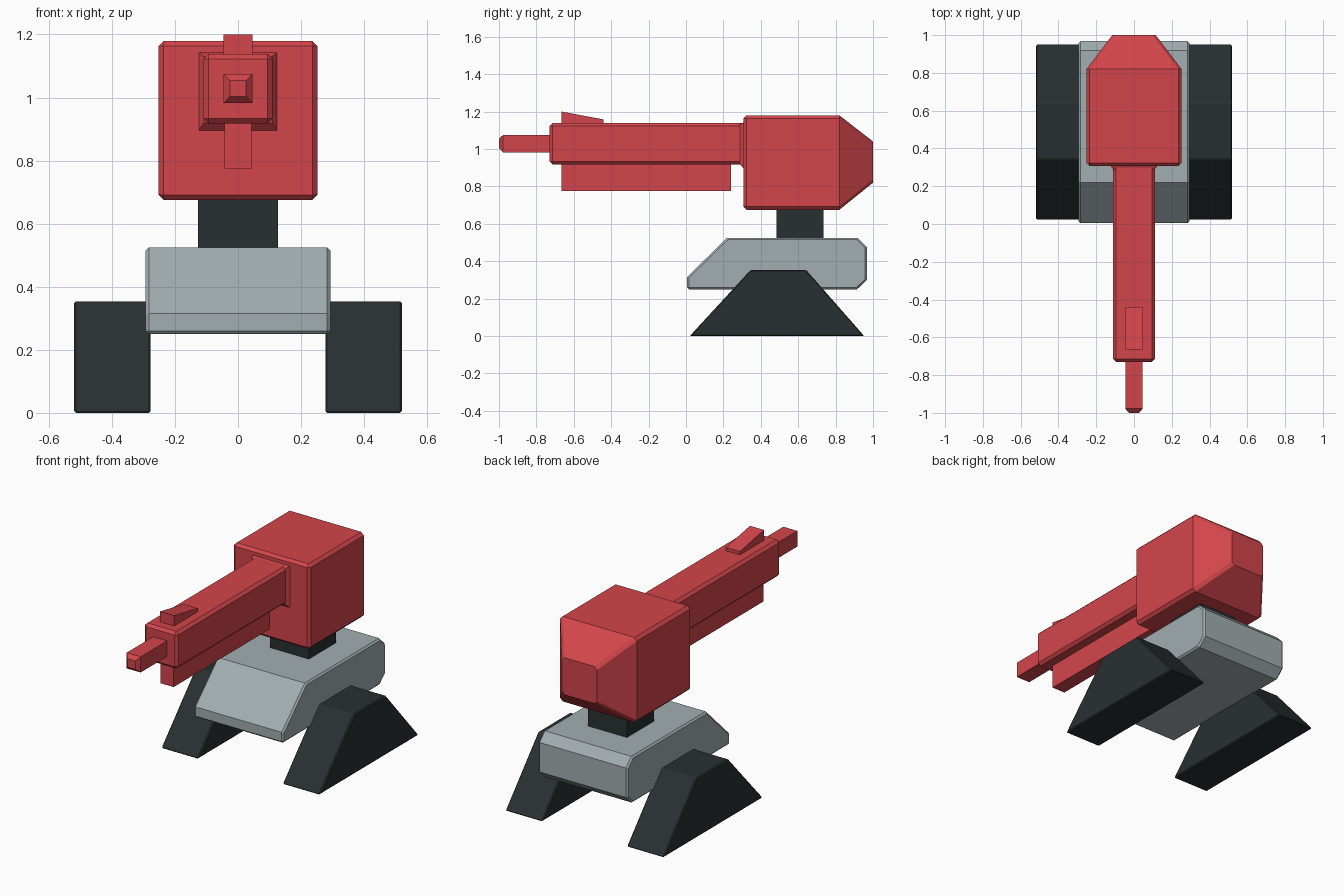
import bpy
import bmesh
import math

if "Cube" in bpy.data.objects:
    bpy.data.objects.remove(bpy.data.objects["Cube"])


def material(name, color):
    m = bpy.data.materials.new(name)
    m.diffuse_color = (*color, 1)
    m.use_nodes = True
    m.node_tree.nodes["Principled BSDF"].inputs["Base Color"].default_value = m.diffuse_color
    return m


RED = material("red", (0.65, 0.06, 0.07))
STEEL = material("steel", (0.36, 0.42, 0.44))
DARK = material("dark", (0.022, 0.03, 0.032))


def finish(name, bm, mat, bevel=0.0, limit=30):
    bmesh.ops.recalc_face_normals(bm, faces=bm.faces)
    mesh = bpy.data.meshes.new(name)
    bm.to_mesh(mesh)
    bm.free()
    mesh.materials.append(mat)
    obj = bpy.data.objects.new(name, mesh)
    bpy.context.collection.objects.link(obj)
    if bevel:
        mod = obj.modifiers.new("bevel", 'BEVEL')
        mod.width = bevel
        mod.segments = 1
        mod.limit_method = 'ANGLE'
        mod.angle_limit = math.radians(limit)
    return obj


def loft(name, rings, mat, bevel=0.0, limit=30):
    """Rings of equal point count, joined in order and capped."""
    bm = bmesh.new()
    rows = [[bm.verts.new(p) for p in ring] for ring in rings]
    n = len(rows[0])
    for a, b in zip(rows, rows[1:]):
        for i in range(n):
            j = (i + 1) % n
            bm.faces.new((a[i], a[j], b[j], b[i]))
    bm.faces.new(rows[0])
    bm.faces.new(rows[-1])
    return finish(name, bm, mat, bevel, limit)


def side_profile(name, profile, x0, x1, mat, bevel=0.0, limit=30):
    """Extrude a (y, z) outline across x."""
    return loft(name, [[(x, y, z) for y, z in profile] for x in (x0, x1)], mat, bevel, limit)


def tube(name, sections, mat, bevel=0.0, limit=30):
    """Rectangular sections (y, half width, bottom, top) along y."""
    return loft(name, [[(-w, y, b), (w, y, b), (w, y, t), (-w, y, t)]
                       for y, w, b, t in sections], mat, bevel, limit)


# Pair of trapezoid tracks
track = [(0.02, 0.003), (0.953, 0.003), (0.643, 0.356), (0.345, 0.356)]
for side, s in (("right", 1), ("left", -1)):
    side_profile(side + "_track", [(y, z - 0.003) for y, z in track],
                 s * 0.277, s * 0.52, DARK, 0.006)

# Hull with sloped nose and chamfered tail
hull = [(0.005, 0.25), (0.915, 0.25), (0.968, 0.3), (0.968, 0.475),
        (0.918, 0.525), (0.22, 0.525), (0.005, 0.315)]
side_profile("hull", hull, -0.293, 0.293, STEEL, 0.01, 60)

# Neck
tube("neck", [(0.483, 0.127, 0.5, 0.69), (0.735, 0.127, 0.5, 0.69)], DARK)

# Turret head with tapered back
tube("turret_head", [(0.308, 0.252, 0.675, 1.18), (0.82, 0.252, 0.675, 1.18),
                     (1.0, 0.115, 0.82, 1.04)], RED, 0.016, 62)

# Barrel housing and its flared collar
tube("barrel_housing", [(-0.73, 0.11, 0.918, 1.138), (0.33, 0.11, 0.918, 1.138)], RED, 0.016)
tube("barrel_collar", [(0.285, 0.108, 0.92, 1.13), (0.312, 0.127, 0.892, 1.145)], RED)

# Muzzle with chamfered tip
tube("muzzle", [(-1.0, 0.026, 1.003, 1.054), (-0.978, 0.046, 0.982, 1.075),
                (-0.7, 0.046, 0.982, 1.075)], RED)

# Under-barrel rail and front sight
tube("under_rail", [(-0.665, 0.043, 0.775, 0.93), (0.24, 0.043, 0.775, 0.93)], RED)
side_profile("front_sight", [(-0.665, 1.12), (-0.44, 1.12), (-0.44, 1.158), (-0.665, 1.2)],
             -0.046, 0.046, RED)
